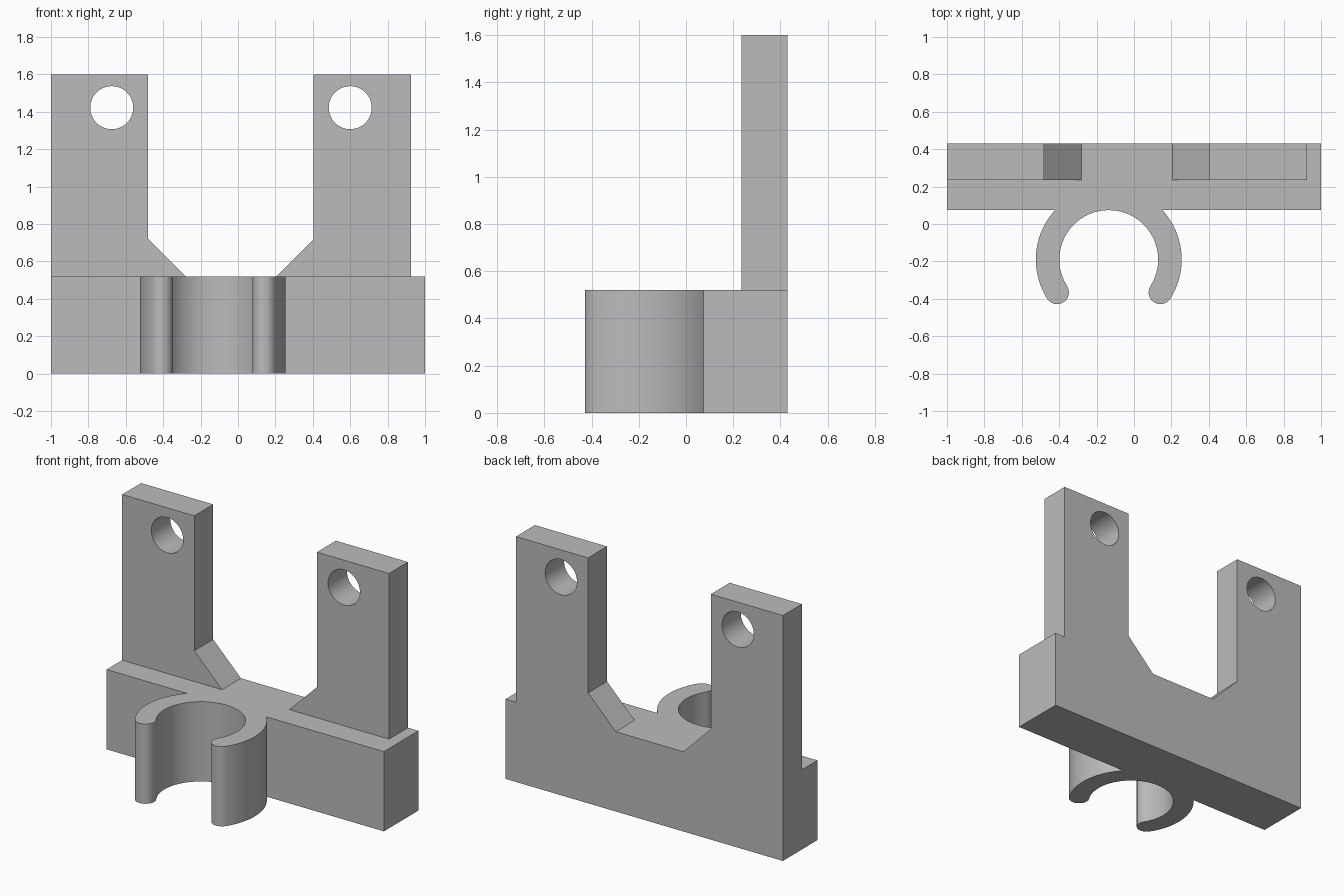
import bpy, bmesh, math
from mathutils import Vector

cube = bpy.data.objects.get("Cube")
if cube:
    bpy.data.objects.remove(cube)

grey = bpy.data.materials.new("plain grey")
grey.use_nodes = True
colour = (0.5, 0.5, 0.5, 1)
grey.diffuse_color = colour
grey.node_tree.nodes["Principled BSDF"].inputs["Base Color"].default_value = colour

BACK, FRONT, BASE_TOP = 0.43, 0.075, 0.52


def prism(name, outline, direction):
    """Extrude a closed outline of 3D points along a direction."""
    bm = bmesh.new()
    face = bm.faces.new([bm.verts.new(p) for p in outline])
    new = bmesh.ops.extrude_face_region(bm, geom=[face])["geom"]
    bmesh.ops.translate(bm, vec=Vector(direction),
                        verts=[v for v in new if isinstance(v, bmesh.types.BMVert)])
    bmesh.ops.recalc_face_normals(bm, faces=bm.faces)
    mesh = bpy.data.meshes.new(name)
    bm.to_mesh(mesh)
    bm.free()
    mesh.materials.append(grey)
    obj = bpy.data.objects.new(name, mesh)
    bpy.context.collection.objects.link(obj)
    return obj


def arc(cx, cy, radius, start, end, steps):
    """Points along an arc, angles in degrees."""
    angles = [math.radians(start + (end - start) * i / steps) for i in range(steps + 1)]
    return [(cx + radius * math.cos(a), cy + radius * math.sin(a)) for a in angles]


def combine(target, tool, operation):
    """Apply a boolean and remove the tool object."""
    mod = target.modifiers.new(operation.lower(), "BOOLEAN")
    mod.object, mod.operation, mod.solver = tool, operation, "EXACT"
    bpy.context.view_layer.objects.active = target
    bpy.ops.object.modifier_apply(modifier=mod.name)
    bpy.data.objects.remove(tool)


# Base bar with the open round clip, as one plan outline
cx, cy, inner, outer = -0.135, -0.19, 0.264, 0.39
mid, tip = (inner + outer) / 2, (outer - inner) / 2
end = 32.5
join = math.degrees(math.asin((FRONT - cy) / outer))


def tip_arc(angle, start):
    a = math.radians(angle)
    points = arc(cx + mid * math.cos(a), cy + mid * math.sin(a), tip, start, start - 180, 12)
    return points[1:-1]


plan = [(-1, FRONT), (-1, BACK), (1, BACK), (1, FRONT)]
plan += arc(cx, cy, outer, join, -end, 24)
plan += tip_arc(-end, -end)
plan += arc(cx, cy, inner, -end, 180 + end, 56)
plan += tip_arc(180 + end, 180 + end + 180)
plan += arc(cx, cy, outer, 180 + end, 180 - join, 24)
bracket = prism("clip_bracket", [(x, y, 0) for x, y in plan], (0, 0, BASE_TOP))

# Two uprights with gussets on their inner sides and a bolt hole each
for name, outside, inside, gusset, hole_x in (
        ("right_upright", -1, -0.48, -0.28, -0.675),
        ("left_upright", 0.925, 0.405, 0.205, 0.6)):
    side = [(outside, BASE_TOP), (outside, 1.6), (inside, 1.6),
            (inside, 0.72), (gusset, BASE_TOP)]
    upright = prism(name, [(x, 0.235, z) for x, z in side], (0, BACK - 0.235, 0))
    circle = arc(hole_x, 1.422, 0.115, 0, 360, 48)[:-1]
    cutter = prism("hole_cutter", [(x, 0.1, z) for x, z in circle], (0, 0.5, 0))
    combine(upright, cutter, "DIFFERENCE")
    combine(bracket, upright, "UNION")

# Merge flat faces and smooth the curved ones
bm = bmesh.new()
bm.from_mesh(bracket.data)
bmesh.ops.remove_doubles(bm, verts=bm.verts, dist=0.0001)
bmesh.ops.dissolve_limit(bm, angle_limit=math.radians(0.2), verts=bm.verts, edges=bm.edges)
bm.to_mesh(bracket.data)
bm.free()
bpy.ops.object.select_all(action="DESELECT")
bracket.select_set(True)
bpy.context.view_layer.objects.active = bracket
bpy.ops.object.shade_smooth_by_angle(angle=math.radians(30))
